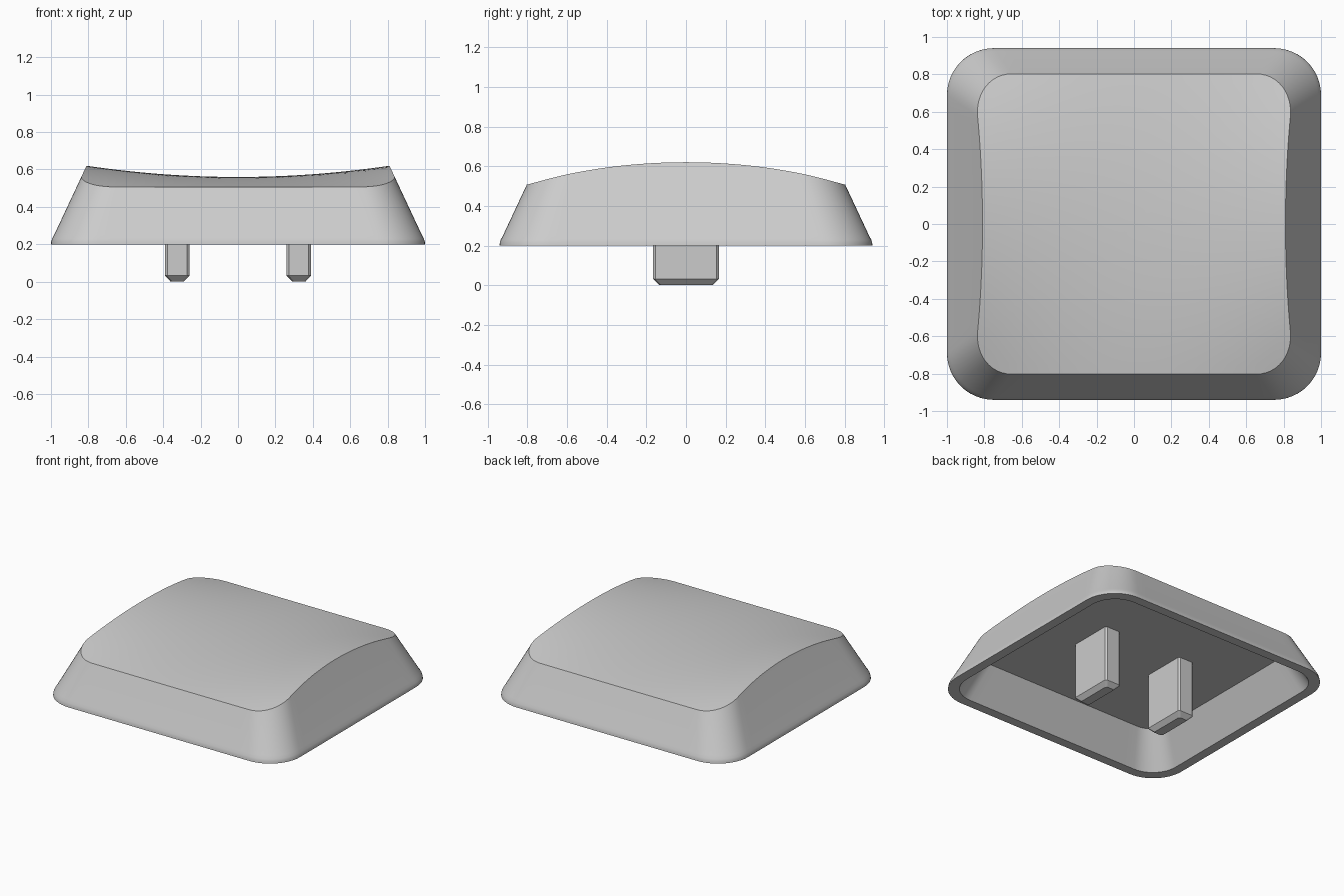
import bpy, bmesh
from math import cos, sin, pi, radians

if "Cube" in bpy.data.objects:
    bpy.data.objects.remove(bpy.data.objects["Cube"], do_unlink=True)

grey = bpy.data.materials.new("light_grey")
grey.use_nodes = True
grey.diffuse_color = (0.6, 0.6, 0.6, 1)
grey.node_tree.nodes["Principled BSDF"].inputs["Base Color"].default_value = (0.6, 0.6, 0.6, 1)

HX, HY, BASE = 1.0, 0.94, 0.2
ARC, SIDE, RINGS = 12, 20, 16
STEP = ARC + SIDE
COUNT = 4 * STEP


def outline(i, hx, hy, r):
    """Point i on a rounded rectangle."""
    q, k = divmod(i % COUNT, STEP)

    def arc(quarter, t):
        a = (quarter + t) * pi / 2
        sx = 1 if quarter % 4 in (0, 3) else -1
        sy = 1 if quarter % 4 in (0, 1) else -1
        return sx * (hx - r) + r * cos(a), sy * (hy - r) + r * sin(a)

    if k <= ARC:
        return arc(q, k / ARC)
    t = (k - ARC) / SIDE
    (ax, ay), (bx, by) = arc(q, 1), arc(q + 1, 0)
    return ax + (bx - ax) * t, ay + (by - ay) * t


def wall_point(i, z):
    """Point on the sloping outer wall, with a softened foot."""
    h = z - BASE
    inset = 6.8 * h * h if h < 0.05 else 0.017 + 0.468 * (h - 0.05)
    return outline(i, HX - inset, HY - inset, 0.25 - 0.3 * inset)


def top_height(x, y):
    """Saddle: arched front to back, dished side to side."""
    return 0.505 + (1 - (y / 0.81) ** 2) * (0.055 + 0.06 * (x / 0.81) ** 2)


def finish(bm, name):
    bmesh.ops.recalc_face_normals(bm, faces=bm.faces)
    mesh = bpy.data.meshes.new(name)
    bm.to_mesh(mesh)
    bm.free()
    mesh.materials.append(grey)
    obj = bpy.data.objects.new(name, mesh)
    bpy.context.collection.objects.link(obj)
    return obj


# Cap shell: cavity ceiling, inner wall, rim, outer wall, saddle top
bm = bmesh.new()
loops = []
for hx, hy, r, z in ((0.8, 0.74, 0.15, 0.45), (0.93, 0.87, 0.2, BASE)):
    loops.append([(*outline(i, hx, hy, r), z) for i in range(COUNT)])
for z in (0.2, 0.215, 0.23, 0.25):
    loops.append([(*wall_point(i, z), z) for i in range(COUNT)])

edge = []
for i in range(COUNT):
    z = 0.5
    for _ in range(15):
        z = top_height(*wall_point(i, z))
    edge.append((*wall_point(i, z), z))
loops.append(edge)
for k in range(RINGS - 1, 0, -1):
    s = k / RINGS
    loops.append([(x * s, y * s, top_height(x * s, y * s)) for x, y, _ in edge])

rings = [[bm.verts.new(p) for p in loop] for loop in loops]
for a, b in zip(rings, rings[1:]):
    for i in range(COUNT):
        j = (i + 1) % COUNT
        bm.faces.new((a[i], a[j], b[j], b[i]))
bm.faces.new(rings[0])
centre = bm.verts.new((0, 0, top_height(0, 0)))
for i in range(COUNT):
    bm.faces.new((rings[-1][i], rings[-1][(i + 1) % COUNT], centre))
cap = finish(bm, "cap_shell")
bpy.context.view_layer.objects.active = cap
cap.select_set(True)
bpy.ops.object.shade_smooth_by_angle(angle=radians(22))


# Stems: narrow posts with bevelled edges and a tapered tip
def stem(name, x):
    bm = bmesh.new()
    c = 0.012
    levels = []
    for hx, hy, z in ((0.035, 0.135, 0), (0.065, 0.167, 0.032), (0.065, 0.167, 0.46)):
        ring = [(hx, hy - c), (hx - c, hy), (c - hx, hy), (-hx, hy - c),
                (-hx, c - hy), (c - hx, -hy), (hx - c, -hy), (hx, c - hy)]
        levels.append([bm.verts.new((x + px, py, z)) for px, py in ring])
    for a, b in zip(levels, levels[1:]):
        for i in range(8):
            j = (i + 1) % 8
            bm.faces.new((a[i], a[j], b[j], b[i]))
    bm.faces.new(levels[0])
    bm.faces.new(levels[-1])
    finish(bm, name)


stem("left_stem", 0.325)
stem("right_stem", -0.325)
